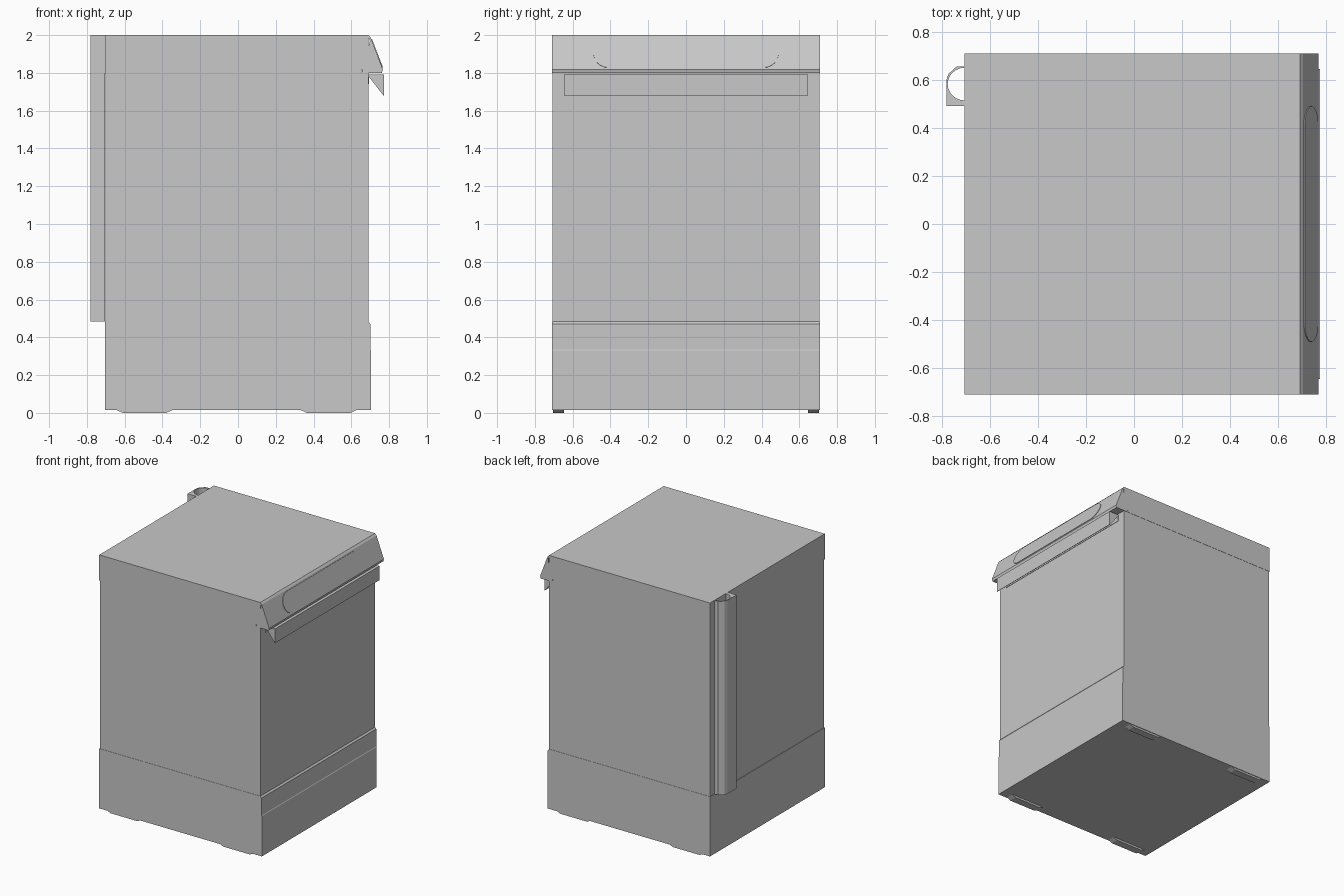
import bpy, bmesh, math

if "Cube" in bpy.data.objects:
    bpy.data.objects.remove(bpy.data.objects["Cube"])

grey = bpy.data.materials.new("light grey")
grey.diffuse_color = (0.58, 0.58, 0.58, 1)
grey.use_nodes = True
grey.node_tree.nodes["Principled BSDF"].inputs["Base Color"].default_value = grey.diffuse_color


def prism(name, pts, axis, lo, hi):
    """Extrude a closed 2D profile along an axis: y -> (x,z), x -> (y,z), z -> (x,y)."""
    def place(p, d):
        a, b = p
        return {'y': (a, d, b), 'x': (d, a, b), 'z': (a, b, d)}[axis]
    bm = bmesh.new()
    low = [bm.verts.new(place(p, lo)) for p in pts]
    high = [bm.verts.new(place(p, hi)) for p in pts]
    n = len(pts)
    caps = [bm.faces.new(low), bm.faces.new(high)]
    for i in range(n):
        j = (i + 1) % n
        bm.faces.new((low[i], low[j], high[j], high[i]))
    bmesh.ops.triangulate(bm, faces=caps)
    bmesh.ops.recalc_face_normals(bm, faces=bm.faces)
    me = bpy.data.meshes.new(name)
    bm.to_mesh(me)
    bm.free()
    me.materials.append(grey)
    ob = bpy.data.objects.new(name, me)
    bpy.context.collection.objects.link(ob)
    return ob


def rect(a0, b0, a1, b1):
    return [(a0, b0), (a1, b0), (a1, b1), (a0, b1)]


# cabinet: base, middle and top slab with a slot under its front edge
prism("base_cabinet", [(-0.705, 0.015), (0.704, 0.015), (0.704, 0.33), (0.701, 0.335),
                       (0.701, 0.47), (0.69, 0.483), (-0.705, 0.483)], 'y', -0.71, 0.71)
prism("middle_cabinet", rect(-0.702, 0.483, 0.684, 1.80), 'y', -0.708, 0.708)
prism("top_slab", [(-0.705, 1.80), (0.655, 1.80), (0.655, 1.818), (0.69, 1.818),
                   (0.69, 2.0), (-0.705, 2.0)], 'y', -0.71, 0.71)

# door rim around the slightly sunken door panel
prism("door_rim", [(-0.708, 0.483), (0.708, 0.483), (0.708, 1.80), (0.665, 1.80),
                   (0.665, 0.605), (-0.665, 0.605), (-0.665, 1.80), (-0.708, 1.80)],
      'x', 0.684, 0.69)

# slanted control panel, a thin sheet with a folded bottom flange
prism("control_panel", [(0.69, 2.0), (0.703, 1.986), (0.767, 1.818), (0.762, 1.80),
                        (0.655, 1.80), (0.655, 1.804), (0.752, 1.804), (0.756, 1.818),
                        (0.694, 1.982), (0.69, 1.982)], 'y', -0.71, 0.71)

# long rounded plate lying on the slanted panel
half, r = 0.41, 0.08
oval = []
for side in (1, -1):
    for i in range(13):
        t = math.radians(-90 + 15 * i)
        oval.append((side * (half + r * math.cos(t)), side * r * math.sin(t)))
plate = prism("oval_plate", oval, 'x', -0.003, 0.004)
plate.location = (0.735, 0, 1.902)
plate.rotation_euler = (0, -math.atan2(0.064, 0.168), 0)

# door handle, a bent sheet
prism("door_handle", [(0.684, 1.74), (0.693, 1.74), (0.693, 1.787), (0.770, 1.787),
                      (0.770, 1.68), (0.774, 1.68), (0.774, 1.791), (0.684, 1.791)],
      'y', -0.645, 0.645)

# hollow pipe cover on the back
cover = [(-0.705, 0.49), (-0.78, 0.49), (-0.78, 0.60), (-0.771, 0.625),
         (-0.738, 0.655), (-0.705, 0.655)]
for i in range(13):
    t = math.radians(90 + 15 * i)
    cover.append((-0.705 + 0.07 * math.cos(t), 0.582 + 0.068 * math.sin(t)))
prism("pipe_cover", cover, 'z', 0.483, 2.0)

# four flat feet
for cx, x_name in ((-0.495, "back"), (0.48, "front")):
    for y0, y_name in ((-0.705, "left"), (0.645, "right")):
        prism(x_name + "_" + y_name + "_foot",
              [(cx - 0.15, 0.016), (cx - 0.115, 0.0), (cx + 0.115, 0.0), (cx + 0.15, 0.016)],
              'y', y0, y0 + 0.06)
